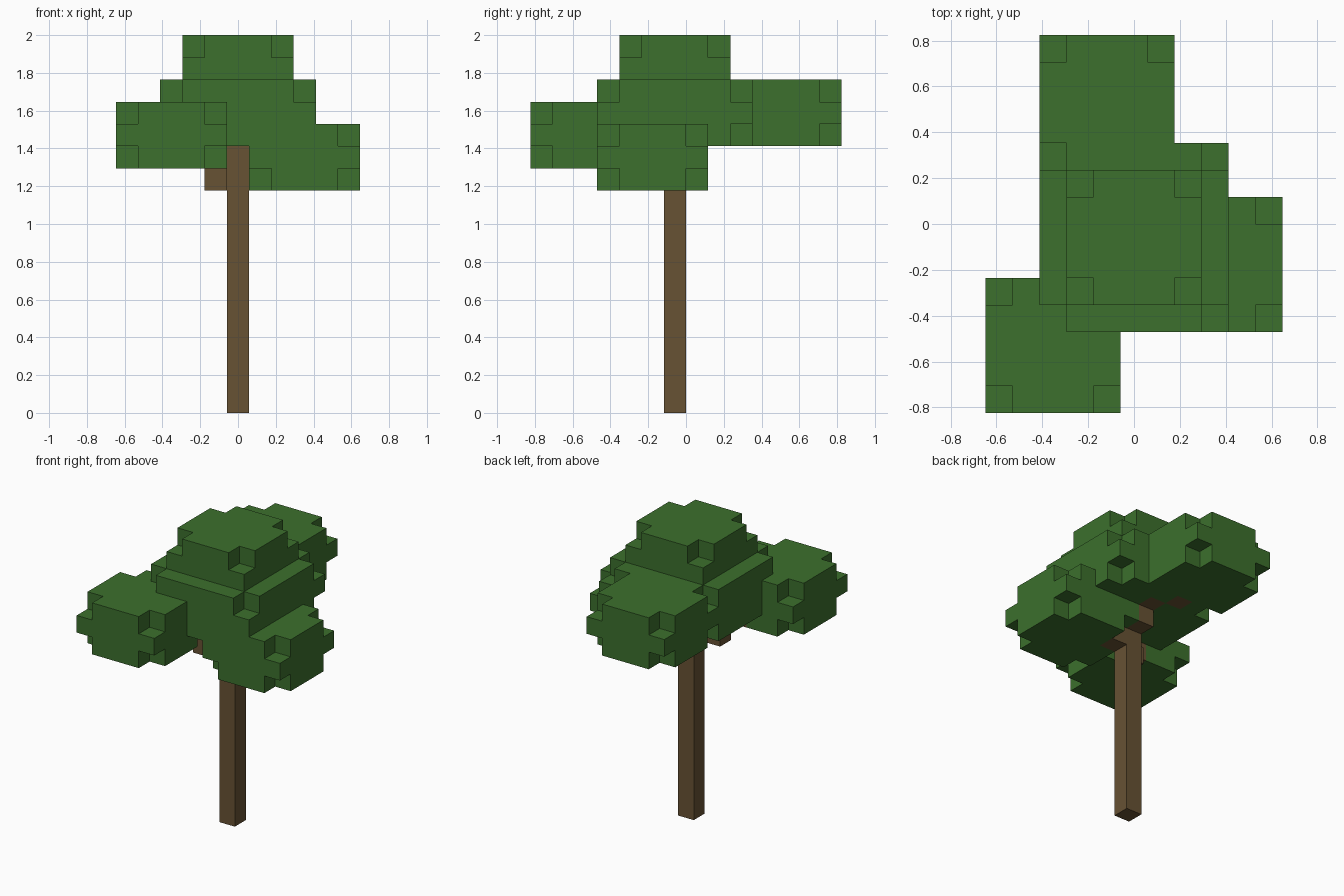
import bpy
import bmesh
from itertools import product
from mathutils import Vector

if "Cube" in bpy.data.objects:
    bpy.data.objects.remove(bpy.data.objects["Cube"], do_unlink=True)

UNIT = 2 / 17  # the tree is 17 blocks tall


def make_material(name, color):
    mat = bpy.data.materials.new(name)
    mat.use_nodes = True
    mat.diffuse_color = color
    bsdf = next(n for n in mat.node_tree.nodes if n.type == "BSDF_PRINCIPLED")
    bsdf.inputs["Base Color"].default_value = color
    bsdf.inputs["Roughness"].default_value = 1
    return mat


def clump(center, reach):
    """Three-layer block of leaves with its eight corner blocks left out."""
    return {(center[0] + i, center[1] + j, center[2] + k)
            for i, j, k in product(range(-reach, reach + 1), range(-reach, reach + 1), (-1, 0, 1))
            if not (abs(i) == reach and abs(j) == reach and k != 0)}


def build_blocks(name, cells, solid, mat):
    """Mesh the outer faces of a set of blocks, skipping faces buried in the tree."""
    bm = bmesh.new()
    for cell in cells:
        for axis, sign in product(range(3), (-1, 1)):
            normal = Vector((0, 0, 0))
            normal[axis] = sign
            beside = tuple(int(c + n) for c, n in zip(cell, normal))
            if beside in solid:
                continue
            u = Vector((0, 0, 0))
            u[(axis + 1) % 3] = 0.5
            v = normal.cross(u)
            # Block centres sit half a block off the grid in y and z
            mid = Vector(cell) + Vector((0, -0.5, 0.5)) + normal / 2
            corners = (mid - u - v, mid + u - v, mid + u + v, mid - u + v)
            bm.faces.new([bm.verts.new(p * UNIT) for p in corners])
    bmesh.ops.remove_doubles(bm, verts=bm.verts, dist=UNIT / 100)
    mesh = bpy.data.meshes.new(name)
    bm.to_mesh(mesh)
    bm.free()
    mesh.materials.append(mat)
    obj = bpy.data.objects.new(name, mesh)
    bpy.context.collection.objects.link(obj)
    return obj


bark = make_material("bark brown", (0.136, 0.084, 0.034, 1))
leaf = make_material("leaf green", (0.045, 0.162, 0.026, 1))

# Trunk and branches, in block coordinates
wood = {
    "trunk": {(0, 0, z) for z in range(13)},
    "right_branch": {(-1, -1, 10), (-2, -2, 11)},
    "left_branch": {(1, 0, 10)},
    "back_branch": {(0, 1, 11), (0, 2, 12), (-1, 3, 12)},
}

# Leaf clumps: crown, main canopy and one at the end of each branch
foliage = {
    "crown_leaves": clump((0, 0, 15), 2),
    "canopy_leaves": clump((0, 0, 13), 3),
    "right_leaves": clump((-3, -4, 12), 2),
    "left_leaves": clump((3, -1, 11), 2),
    "back_leaves": clump((-1, 5, 13), 2),
}

solid = set().union(*wood.values(), *foliage.values())

# Each block belongs to the first part that claims it, so no faces overlap
taken = set()
for parts, mat in ((wood, bark), (foliage, leaf)):
    for name, cells in parts.items():
        build_blocks(name, sorted(cells - taken), solid, mat)
        taken |= cells
